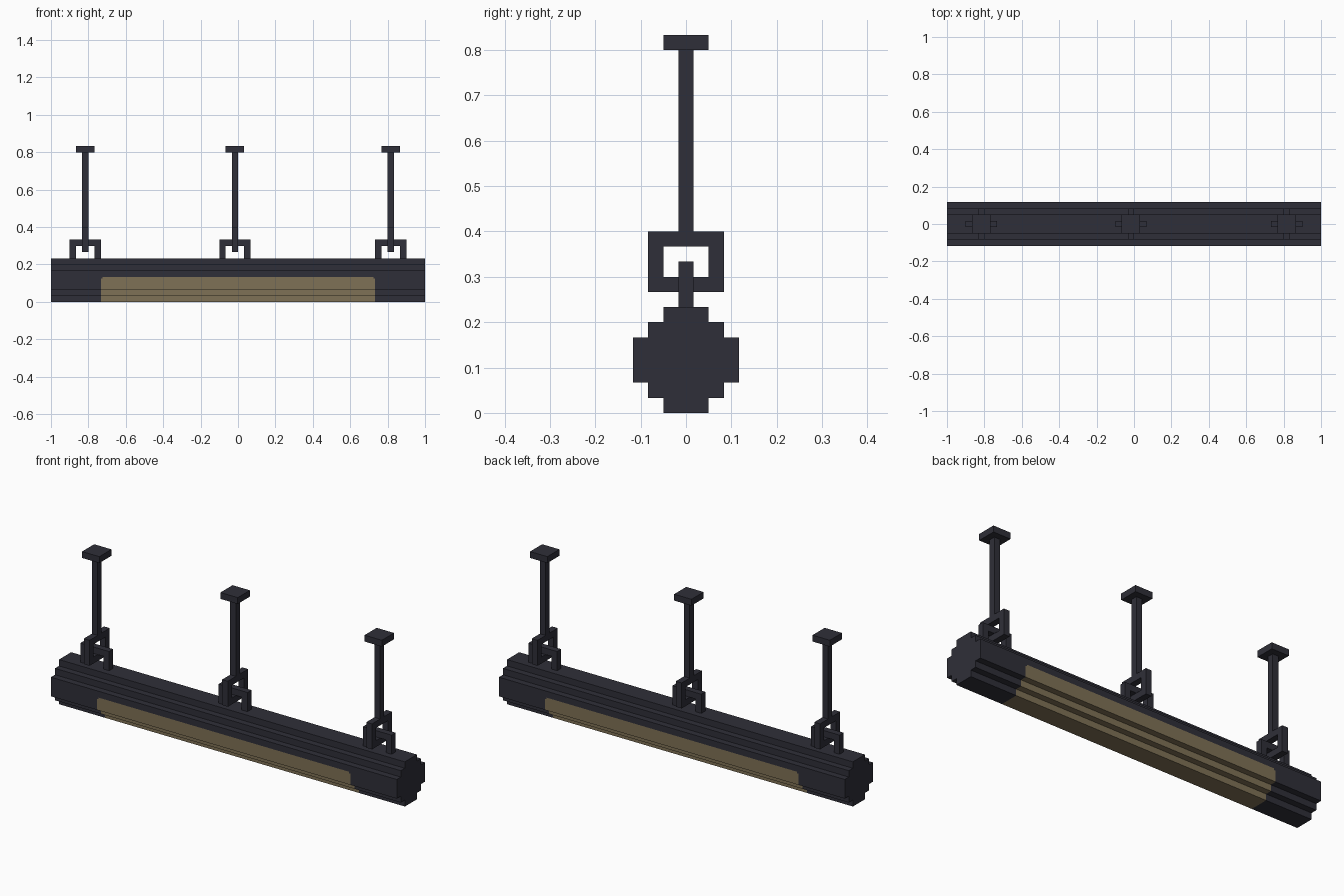
import bpy, bmesh
from mathutils import Matrix, Vector

if "Cube" in bpy.data.objects:
    bpy.data.objects.remove(bpy.data.objects["Cube"])

U = 1 / 30  # block size


def material(name, rgb):
    m = bpy.data.materials.new(name)
    m.diffuse_color = (*rgb, 1)
    m.use_nodes = True
    m.node_tree.nodes["Principled BSDF"].inputs["Base Color"].default_value = m.diffuse_color
    return m


DARK = material("dark_metal", (0.028, 0.028, 0.040))
GLOW = material("tan_glass", (0.212, 0.165, 0.092))


def finish(name, bm, mats):
    bmesh.ops.recalc_face_normals(bm, faces=bm.faces[:])
    me = bpy.data.meshes.new(name)
    bm.to_mesh(me)
    bm.free()
    for m in mats:
        me.materials.append(m)
    ob = bpy.data.objects.new(name, me)
    bpy.context.collection.objects.link(ob)
    return ob


def boxes(name, parts):
    """One object from boxes given as (x0, x1, y0, y1, z0, z1) in blocks."""
    bm = bmesh.new()
    for x0, x1, y0, y1, z0, z1 in parts:
        centre = Vector((x0 + x1, y0 + y1, z0 + z1)) * U / 2
        size = Vector((x1 - x0, y1 - y0, z1 - z0)) * U
        bmesh.ops.create_cube(bm, size=1, matrix=Matrix.Translation(centre) @ Matrix.Diagonal((*size, 1)))
    return finish(name, bm, [DARK])


def frame(axis, c, half, z0, z1, closed):
    """Square frame of one-block bars, lying along x or y, centred on x = c."""
    spans = [(-half, 1 - half, z0, z1), (half - 1, half, z0, z1), (1 - half, half - 1, z1 - 1, z1)]
    if closed:
        spans.append((1 - half, half - 1, z0, z0 + 1))
    if axis == "x":
        return [(c + a, c + b, -.5, .5, lo, hi) for a, b, lo, hi in spans]
    return [(c - .5, c + .5, a, b, lo, hi) for a, b, lo, hi in spans]


# Lamp body: stepped profile run through stations along x, lower middle tan
NOTCH = 0.25
half = [(1.5, 0), (1.5, 1), (2.5, 1), (2.5, 2), (3.5, 2), (3.5, 4 - NOTCH), (3.5, 4),
        (3.5, 5), (2.5, 5), (2.5, 6), (1.5, 6), (1.5, 7)]
profile = half + [(-y, z) for y, z in reversed(half)]
stations = [-30, -22, -22 + NOTCH, 22 - NOTCH, 22, 30]
bm = bmesh.new()
rings = [[bm.verts.new((x * U, y * U, z * U)) for y, z in profile] for x in stations]
n = len(profile)
for a, b in zip(rings, rings[1:]):
    for i in range(n):
        j = (i + 1) % n
        f = bm.faces.new((a[i], a[j], b[j], b[i]))
        c = f.calc_center_median() / U
        corner = abs(c.x) > 22 - NOTCH and c.z > 4 - NOTCH
        f.material_index = int(abs(c.x) < 22 and c.z < 4 and not corner)
bm.faces.new(rings[0])
bm.faces.new(rings[-1])
finish("lamp_body", bm, [DARK, GLOW])

# Three hangers: staple on the body, ring through it, rod and ceiling plate
for side, c in (("left", -24.5), ("middle", -.5), ("right", 24.5)):
    boxes(side + "_staple", frame("x", c, 2.5, 7, 10, False))
    boxes(side + "_ring", frame("y", c, 2.5, 8, 12, True))
    boxes(side + "_rod", [(c - .5, c + .5, -.5, .5, 12, 24)])
    boxes(side + "_ceiling_plate", [(c - 1.5, c + 1.5, -1.5, 1.5, 24, 25)])
